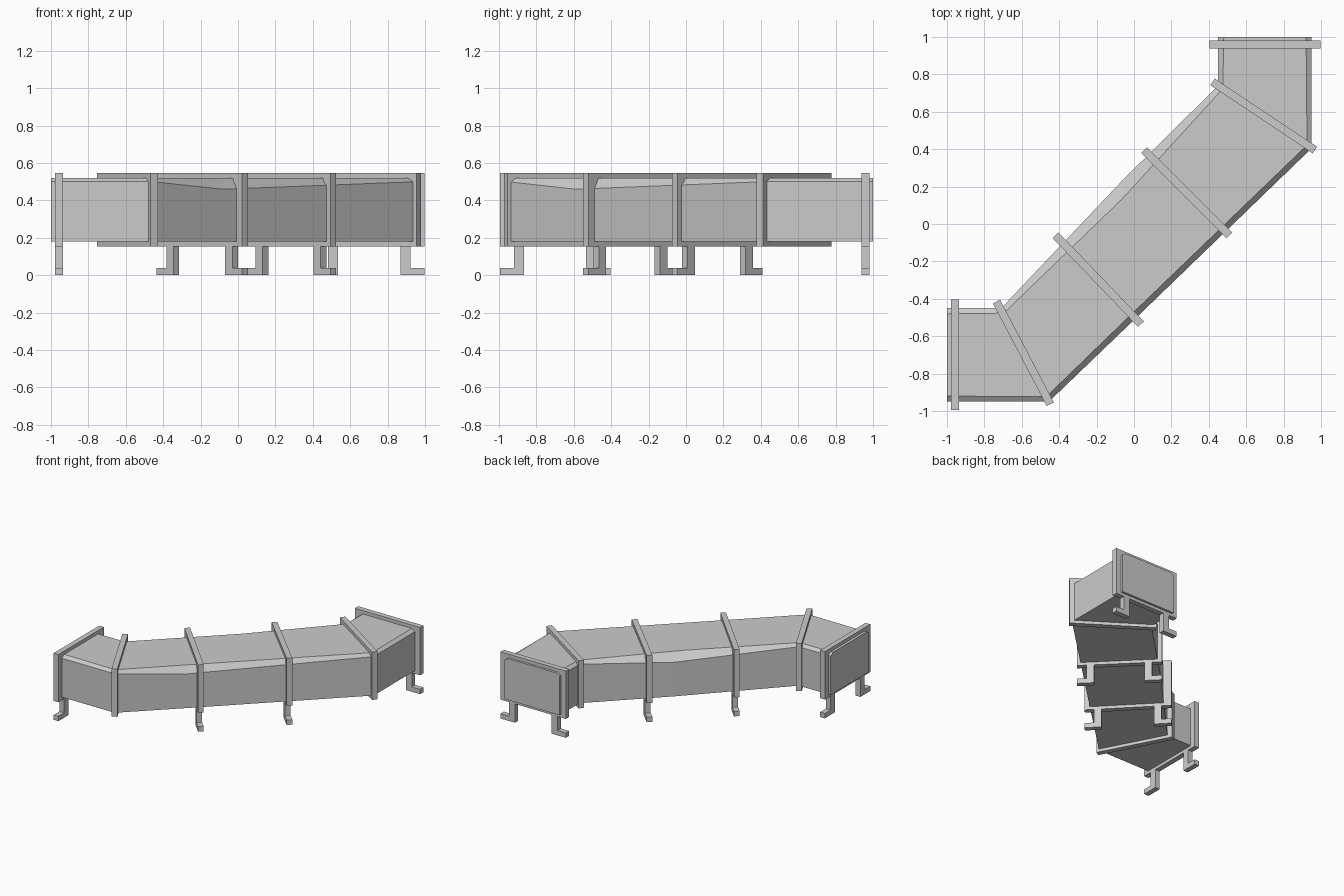
import bpy, bmesh
from mathutils import Vector

if "Cube" in bpy.data.objects:
    bpy.data.objects.remove(bpy.data.objects["Cube"])

Z0, Z1 = 0.18, 0.52      # duct bottom and top
F0, F1 = 0.155, 0.548    # flange bottom and top
T = 0.043                # strap thickness


def add_object(name, bm):
    bmesh.ops.recalc_face_normals(bm, faces=bm.faces)
    me = bpy.data.meshes.new(name)
    bm.to_mesh(me)
    bm.free()
    ob = bpy.data.objects.new(name, me)
    bpy.context.collection.objects.link(ob)
    return ob


# Duct body: cross-sections with chamfered top corners
# left edge, right edge, (inset, drop) of left and right chamfers
sections = [
    ((-1.0, -0.45), (-1.0, -0.95), (0.03, 0.02), (0.03, 0.02)),
    ((-0.71, -0.45), (-0.455, -0.95), (0.03, 0.02), (0.03, 0.02)),
    ((-0.06, 0.235), (-0.08, -0.59), (0.10, 0.06), (0.045, 0.06)),
    ((0.45, 0.74), (0.95, 0.405), (0.03, 0.02), (0.03, 0.02)),
    ((0.45, 1.0), (0.95, 1.0), (0.03, 0.02), (0.03, 0.02)),
]
bm = bmesh.new()
rings = []
for l, r, (li, ld), (ri, rd) in sections:
    l, r = Vector((*l, 0)), Vector((*r, 0))
    u = (r - l).normalized()
    pts = [(l, Z0), (r, Z0), (r, Z1 - rd), (r - u * ri, Z1),
           (l + u * li, Z1), (l, Z1 - ld)]
    rings.append([bm.verts.new((p.x, p.y, z)) for p, z in pts])
for a, b in zip(rings, rings[1:]):
    for i in range(6):
        j = (i + 1) % 6
        bm.faces.new((a[i], a[j], b[j], b[i]))
bm.faces.new(rings[0])
bm.faces.new(rings[-1])
add_object("duct_body", bm)


def extrude_profile(name, pts, centre, u):
    """Extrude a profile in the (along-strap, z) plane by the strap thickness."""
    n = Vector((-u.y, u.x, 0)) * T
    bm = bmesh.new()
    vs = [bm.verts.new(centre + u * s + Vector((0, 0, z)) - n / 2) for s, z in pts]
    face = bm.faces.new(vs)
    ext = bmesh.ops.extrude_face_region(bm, geom=[face])["geom"]
    bmesh.ops.translate(bm, vec=n, verts=[g for g in ext if isinstance(g, bmesh.types.BMVert)])
    # keep the starting cap so the part is closed
    if not face.is_valid:
        bm.faces.new(vs)
    return add_object(name, bm)


# Flanges across the duct, with a pair of L-shaped legs on the straight ones
flanges = [
    ("start", (-0.957, -0.405), (-0.957, -0.995), True),
    ("first_mitre", (-0.735, -0.415), (-0.448, -0.963), False),
    ("lower_middle", (-0.42, -0.06), (0.037, -0.535), True),
    ("upper_middle", (0.055, 0.395), (0.51, -0.06), True),
    ("second_mitre", (0.42, 0.76), (0.967, 0.395), False),
    ("end", (0.405, 0.96), (0.998, 0.96), True),
]
for name, a, b, legs in flanges:
    a, b = Vector((*a, 0)), Vector((*b, 0))
    c, h, u = (a + b) / 2, (b - a).length / 2, (b - a).normalized()
    extrude_profile(name + "_flange", [(-h, F0), (h, F0), (h, F1), (-h, F1)], c, u)
    if legs:
        for side, d in (("left", -u), ("right", u)):
            extrude_profile(f"{name}_{side}_leg",
                            [(h - 0.13, 0), (h, 0), (h, 0.04), (h - 0.075, 0.04),
                             (h - 0.075, F0), (h - 0.13, F0)], c, d)
